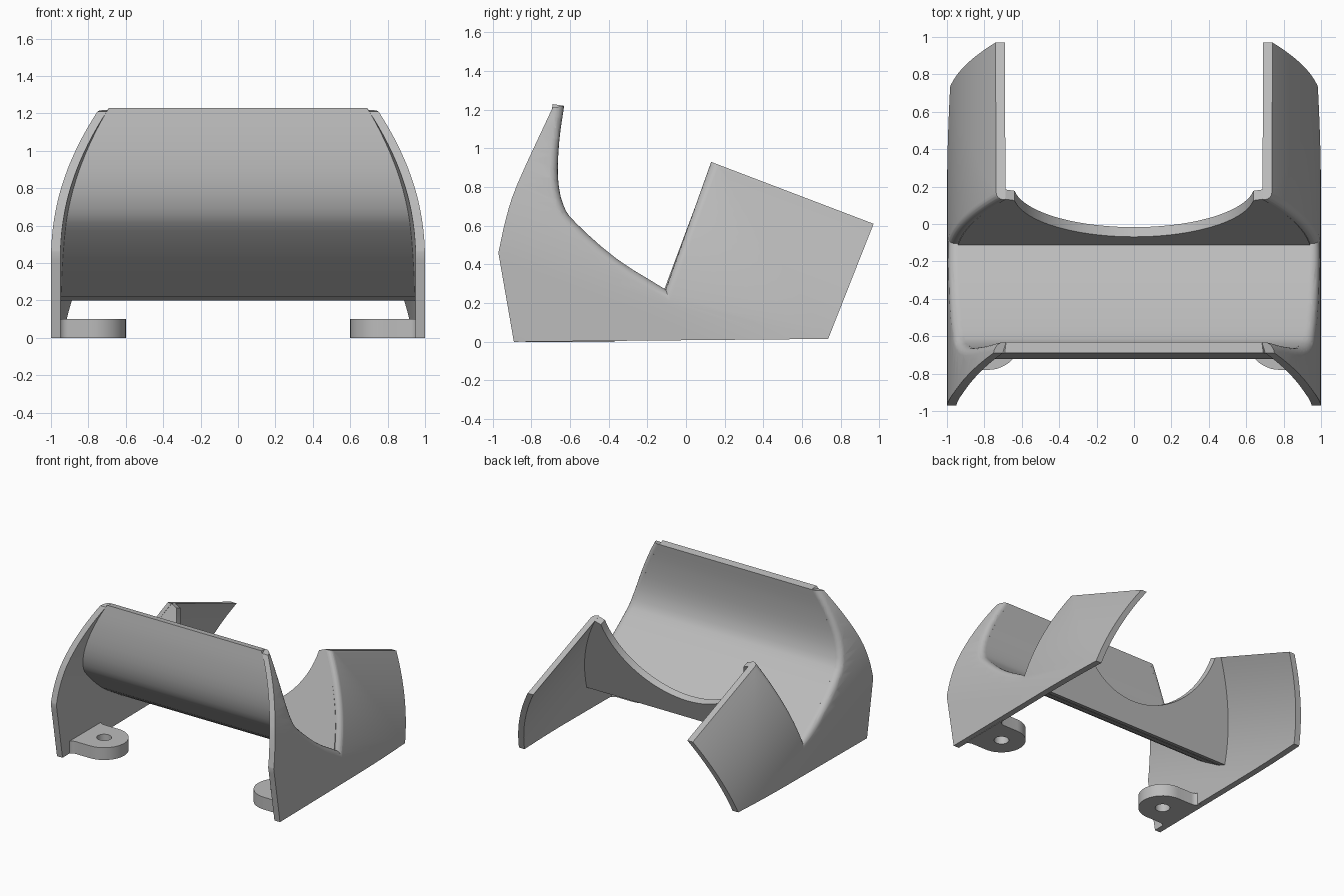
import bpy, bmesh, math
from mathutils import Vector

cube = bpy.data.objects.get("Cube")
if cube:
    bpy.data.objects.remove(cube)

grey = bpy.data.materials.new("light_grey")
grey.use_nodes = True
COLOUR = (0.5, 0.5, 0.5, 1)
grey.diffuse_color = COLOUR
grey.node_tree.nodes["Principled BSDF"].inputs["Base Color"].default_value = COLOUR

THICK = 0.05
COS, SIN = 0.937, 0.35          # tilt of the rear cradle


def height(y, z):
    """Height measured along the tilted cradle direction."""
    return SIN * y + COS * z


def side_x(v):
    """Outer half width, curving inwards with tilted height."""
    return 1 - 0.35 * max(0, v - 0.05) ** 2


def tilted(x, u, v):
    return Vector((x, COS * u + SIN * v, COS * v - SIN * u))


def finish(name, bm, mirror=False):
    bmesh.ops.recalc_face_normals(bm, faces=bm.faces)
    mesh = bpy.data.meshes.new(name)
    bm.to_mesh(mesh)
    bm.free()
    mesh.materials.append(grey)
    ob = bpy.data.objects.new(name, mesh)
    bpy.context.collection.objects.link(ob)
    if mirror:
        ob.modifiers.new("Mirror", "MIRROR").use_mirror_merge = False
    bpy.ops.object.select_all(action="DESELECT")
    ob.select_set(True)
    bpy.context.view_layer.objects.active = ob
    bpy.ops.object.shade_smooth_by_angle(angle=math.radians(30))
    return ob


def extrude(bm, faces, vec):
    new = bmesh.ops.extrude_face_region(bm, geom=faces)["geom"]
    moved = [g for g in new if isinstance(g, bmesh.types.BMVert)]
    bmesh.ops.translate(bm, verts=moved, vec=vec)


def smooth_path(points, steps=4):
    """Catmull-Rom curve through the points."""
    p = [Vector(q) for q in points]
    p = [2 * p[0] - p[1]] + p + [2 * p[-1] - p[-2]]
    out = []
    for a, b, c, d in zip(p, p[1:], p[2:], p[3:]):
        for i in range(steps):
            t = i / steps
            out.append(0.5 * (2 * b + (c - a) * t + (2 * a - 5 * b + 4 * c - d) * t ** 2
                              + (3 * b - a - 3 * c + d) * t ** 3))
    return out + [p[-2]]


# Profiles as (y, z)
cradle = smooth_path([(-.63, 1.22), (-.655, 1.04), (-.662, .85), (-.635, .71),
                      (-.57, .615), (-.36, .43), (-.105, .27)], 3)
front_edge = smooth_path([(-.97, .46), (-.93, .64), (-.87, .82), (-.69, 1.21)], 3)

# Side walls: flat outline, rounded cradle edge, then bent inwards
outline = [Vector(q) for q in [(-.89, 0)]] + front_edge + cradle
chain_start, chain_end = len(outline) - len(cradle), len(outline)
outline += [Vector(q) for q in [(.13, .93), (.97, .61), (.735, .015)]]
bm = bmesh.new()
verts = [bm.verts.new((1, y, z)) for y, z in outline]
face = bm.faces.new(verts)
rounded = [bm.edges.get((verts[i], verts[i + 1])) for i in range(chain_start, chain_end)]
extrude(bm, [face], (-THICK, 0, 0))
rounded = [e for e in bm.edges if all(abs(w.co.x - 1) < .001 for w in e.verts)
           and any((e.verts[0].co.yz - a).length + (e.verts[1].co.yz - b).length < .001
                   or (e.verts[1].co.yz - a).length + (e.verts[0].co.yz - b).length < .001
                   for a, b in zip(outline[chain_start:chain_end],
                                   outline[chain_start + 1:chain_end + 1]))]
bmesh.ops.bevel(bm, geom=rounded, offset=.04, segments=4, profile=.5, affect="EDGES")
bmesh.ops.triangulate(bm, faces=bm.faces)
for i in range(18):
    bmesh.ops.bisect_plane(bm, geom=bm.verts[:] + bm.edges[:] + bm.faces[:],
                           plane_co=tilted(0, 0, .05 + i * .05), plane_no=(0, SIN, COS))
for w in bm.verts:
    w.co.x += side_x(height(w.co.y, w.co.z)) - 1
finish("side_walls", bm, True)

# Curved front trough between the walls
bm = bmesh.new()
rows = []
for i, p in enumerate(cradle):
    d = (cradle[min(i + 1, len(cradle) - 1)] - cradle[max(i - 1, 0)]).normalized()
    q = p + Vector((d.y, -d.x)) * .06
    rows.append([bm.verts.new((s * (side_x(height(*c)) - THICK), c.x, c.y))
                 for c, s in ((p, -1), (p, 1), (q, 1), (q, -1))])
for a, b in zip(rows, rows[1:]):
    for i in range(4):
        j = (i + 1) % 4
        bm.faces.new((a[i], a[j], b[j], b[i]))
bm.faces.new(rows[0])
bm.faces.new(rows[-1])
finish("front_trough", bm)

# Tilted rear wall with a round cutout
BOTTOM, TOP, FRONT = .16, .915, -.2
half = [(side_x(v) - THICK, v) for v in [BOTTOM + (TOP - BOTTOM) * i / 10 for i in range(11)]]
cut = [(.645 * math.cos(a), .985 - .645 * math.sin(a))
       for a in [math.radians(8 + 164 * i / 40) for i in range(41)]]
loop = half + cut + [(-x, v) for x, v in reversed(half)]
bm = bmesh.new()
face = bm.faces.new([bm.verts.new(tilted(x, FRONT, v)) for x, v in loop])
extrude(bm, [face], tilted(0, .055, 0))
finish("rear_wall", bm)

# Mounting tabs with a screw hole and flared root
CX, CY, R = .78, -.6, .18
FLARE = .05


def arc(cx, cy, r, start, end, n):
    return [(cx + r * math.cos(math.radians(start + (end - start) * i / n)),
             cy + r * math.sin(math.radians(start + (end - start) * i / n)))
            for i in range(n + 1)]


root = .96
tab = (arc(CX, CY, R, 90, 270, 24)
       + arc(root - FLARE, CY - R - FLARE, FLARE, 90, 0, 5)
       + arc(root - FLARE, CY + R + FLARE, FLARE, 0, -90, 5))
hole = arc(CX, CY, .055, 0, 360, 24)[:-1]
bm = bmesh.new()
edges = []
for ring in (tab, hole):
    vs = [bm.verts.new((x, y, 0)) for x, y in ring]
    edges += [bm.edges.new((vs[i - 1], vs[i])) for i in range(len(vs))]
bmesh.ops.triangle_fill(bm, edges=edges, use_beauty=True)
extrude(bm, bm.faces[:], (0, 0, .1))
finish("mounting_tabs", bm, True)
